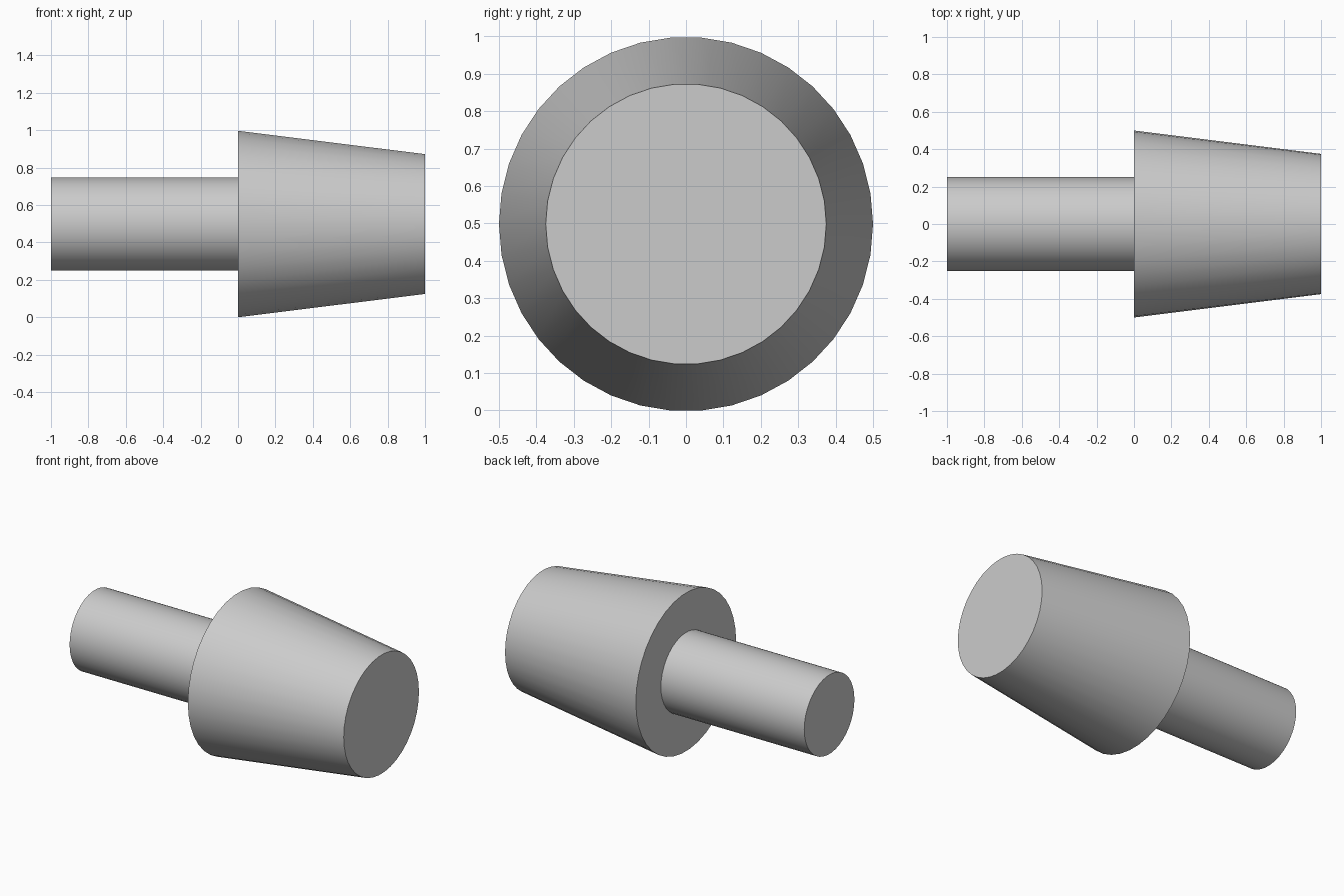
import bpy
import math

if "Cube" in bpy.data.objects:
    bpy.data.objects.remove(bpy.data.objects["Cube"], do_unlink=True)

SIDES = 38
# The rim rests on a flat facet, so the axis sits one apothem above the floor
AXIS_Z = 0.5 * math.cos(math.pi / SIDES)

grey = bpy.data.materials.new("light grey")
grey.use_nodes = True
colour = (0.6, 0.6, 0.6, 1)
grey.diffuse_color = colour
grey.node_tree.nodes["Principled BSDF"].inputs["Base Color"].default_value = colour


def turned_part(name, x_start, x_end, r_start, r_end):
    """Capped round part lying along x, smooth round the side."""
    bpy.ops.mesh.primitive_cone_add(
        vertices=SIDES, radius1=r_start, radius2=r_end, depth=x_end - x_start,
        location=((x_start + x_end) / 2, 0, AXIS_Z),
        rotation=(0, math.pi / 2, 0))
    part = bpy.context.object
    part.name = name
    part.data.materials.append(grey)
    bpy.ops.object.transform_apply(location=True, rotation=True, scale=True)
    bpy.ops.object.shade_smooth_by_angle(angle=math.radians(30))
    return part


# Straight shank and tapered head
turned_part("shank", -1, 0, 0.25, 0.25)
turned_part("tapered_head", 0, 1, 0.5, 0.375)
